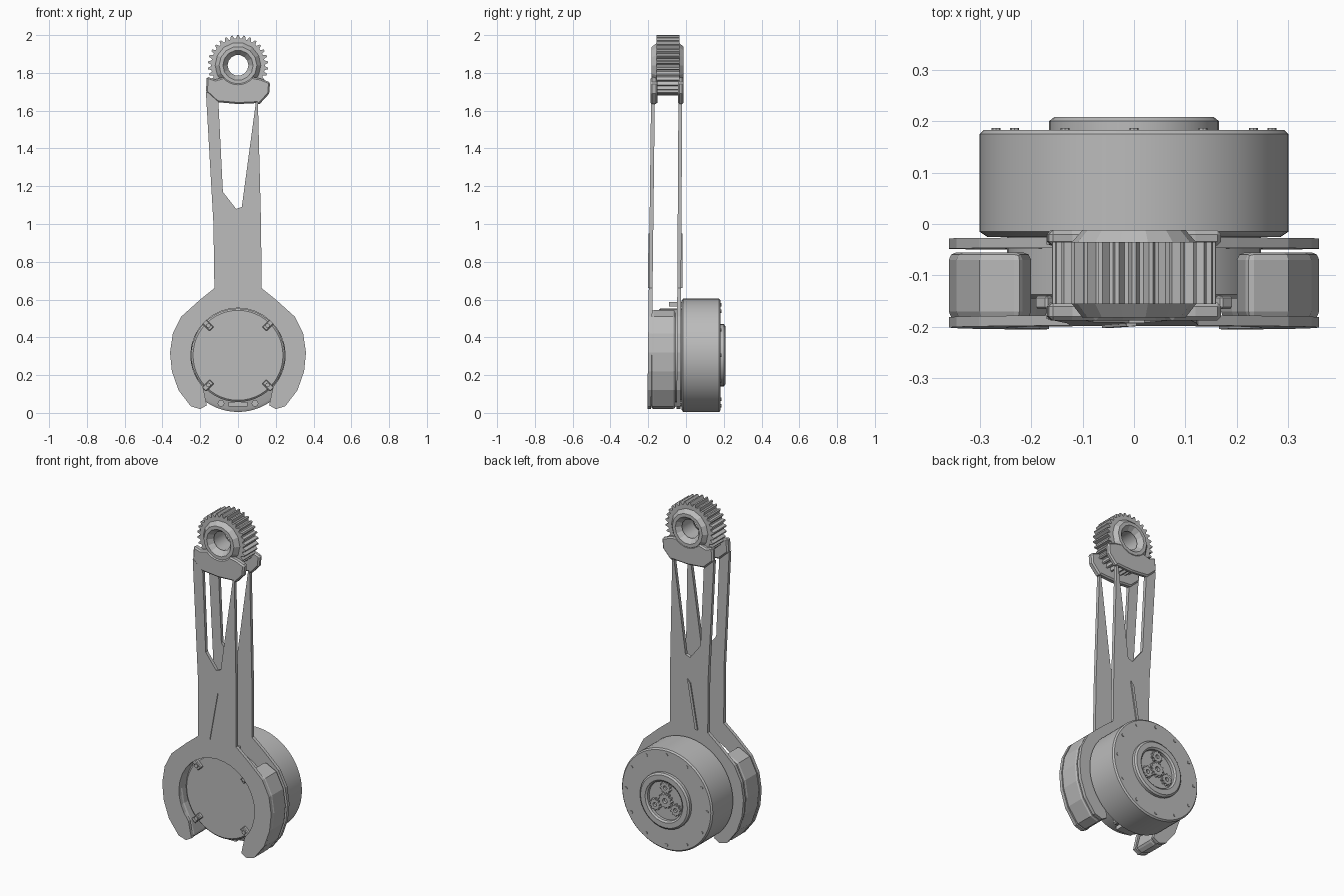
import bpy, bmesh, math
from mathutils import Vector

if "Cube" in bpy.data.objects:
    bpy.data.objects.remove(bpy.data.objects["Cube"])

grey = bpy.data.materials.new("plain grey")
grey.use_nodes = True
grey.diffuse_color = (0.5, 0.5, 0.5, 1)
grey.node_tree.nodes["Principled BSDF"].inputs["Base Color"].default_value = (0.5, 0.5, 0.5, 1)

MOTOR_Z, GEAR_Z = 0.305, 1.84


def finish(name, bm, smooth=False, bevel=0, segments=1):
    bmesh.ops.recalc_face_normals(bm, faces=bm.faces)
    mesh = bpy.data.meshes.new(name)
    bm.to_mesh(mesh)
    bm.free()
    mesh.materials.append(grey)
    ob = bpy.data.objects.new(name, mesh)
    bpy.context.collection.objects.link(ob)
    if bevel:
        mod = ob.modifiers.new("bevel", "BEVEL")
        mod.width, mod.segments = bevel, segments
        mod.limit_method = "ANGLE"
        mod.angle_limit = math.radians(50)
    if smooth:
        bpy.ops.object.select_all(action="DESELECT")
        ob.select_set(True)
        bpy.context.view_layer.objects.active = ob
        bpy.ops.object.shade_smooth_by_angle(angle=math.radians(35))
    return ob


def prism(name, outline, y0, y1, slope=0.0, **kw):
    """Extrude an x-z outline from y0 to y1, leaning back with height."""
    bm = bmesh.new()
    face = bm.faces.new([bm.verts.new((x, y0 + slope * z, z)) for x, z in outline])
    side = bmesh.ops.extrude_face_region(bm, geom=[face])["geom"]
    bmesh.ops.translate(bm, vec=(0, y1 - y0, 0),
                        verts=[v for v in side if isinstance(v, bmesh.types.BMVert)])
    return finish(name, bm, **kw)


def lathe(name, profile, x, z, sides, smooth=True):
    """Turn a closed (radius, y) profile round an axis along y."""
    bm = bmesh.new()
    rings = []
    for i in range(sides):
        a = math.tau * i / sides
        rings.append([bm.verts.new((x + r * math.cos(a), y, z + r * math.sin(a)))
                      for r, y in profile])
    n = len(profile)
    for i in range(sides):
        a, b = rings[i], rings[(i + 1) % sides]
        for j in range(n):
            k = (j + 1) % n
            if profile[j][0] or profile[k][0]:
                bm.faces.new((a[j], a[k], b[k], b[j]))
    bmesh.ops.remove_doubles(bm, verts=bm.verts, dist=1e-5)
    return finish(name, bm, smooth)


def disc(name, r, y0, y1, x, z, sides, smooth=True):
    return lathe(name, [(0, y0), (r, y0), (r, y1), (0, y1)], x, z, sides, smooth)


def arc(r, start, end, count, z=MOTOR_Z):
    angles = [math.radians(start + (end - start) * i / (count - 1)) for i in range(count)]
    return [(r * math.cos(a), z + r * math.sin(a)) for a in angles]


def mirror(points):
    return [(-x, z) for x, z in reversed(points)]


def gear_ring(name, outer, root, bore, teeth, y0, y1, x, z):
    """Toothed ring with an open bore."""
    bm = bmesh.new()
    loops = []
    n = teeth * 4
    for i in range(n):
        a = math.tau * (i - 0.5) / n + math.pi / 2
        r = outer if i % 4 < 2 else root
        c, s = math.cos(a), math.sin(a)
        loops.append([bm.verts.new((x + q * c, y, z + q * s))
                      for q, y in ((bore, y0), (r, y0), (r, y1), (bore, y1))])
    for i in range(n):
        a, b = loops[i], loops[(i + 1) % n]
        for j in range(4):
            k = (j + 1) % 4
            bm.faces.new((a[j], a[k], b[k], b[j]))
    return finish(name, bm)


# Motor housing with rounded rims
lathe("motor_drum", [(0, -0.025), (0.285, -0.025), (0.3, -0.015), (0.3, 0.175),
                     (0.292, 0.183), (0, 0.183)], 0, MOTOR_Z, 64)
lathe("motor_front_body", [(0, -0.145), (0.238, -0.145), (0.247, -0.137),
                           (0.247, -0.02), (0, -0.02)], 0, MOTOR_Z, 48)

# Rear output ring with planet gears inside
lathe("output_ring", [(0.115, 0.18), (0.165, 0.18), (0.165, 0.2),
                      (0.155, 0.208), (0.125, 0.208), (0.115, 0.2)], 0, MOTOR_Z, 32)
gear_ring("sun_gear", 0.045, 0.036, 0.015, 12, 0.18, 0.2, 0, MOTOR_Z)
for i, (x, z) in enumerate(arc(0.078, 90, 330, 3)):
    gear_ring(f"planet_gear_{i}", 0.036, 0.028, 0.012, 10, 0.18, 0.198, x, z)

# Bolts round the rear face
for i, (x, z) in enumerate(arc(0.268, 0, 330, 12)):
    disc(f"rear_bolt_{i}", 0.009, 0.18, 0.187, x, z, 8)

# Two side plates: fork round the motor, neck and two struts
limb = [(0.2, 0.6), (0.3, 0.51), (0.345, 0.42), (0.36, 0.32), (0.35, 0.22),
        (0.315, 0.12), (0.25, 0.035), (0.2, 0.02), (0.165, 0.04)]
plate = ([(0.105, 1.66), (0.122, 1.0), (0.125, 0.66)] + limb
         + arc(0.25, -42, 222, 25) + mirror(limb)
         + [(-0.125, 0.66), (-0.13, 1.0), (-0.17, 1.7), (-0.105, 1.67),
            (-0.08, 1.17), (-0.01, 1.08), (0.02, 1.09), (0.094, 1.64)])
prism("front_plate", plate, -0.205, -0.185, 0.012)
prism("back_plate", plate, -0.05, -0.03, 0.006)

# Narrow rib on each plate's neck
rib = [(0.005, 0.95), (-0.015, 0.93), (-0.062, 0.66), (-0.045, 0.66)]
prism("front_rib", rib, -0.21, -0.2, 0.012)
prism("back_rib", rib, -0.033, -0.023, 0.006)

# Padded spacers between the fork arms
pod = limb[1:] + [(0.19, 0.13), (0.235, 0.22), (0.25, 0.305), (0.235, 0.39), (0.2, 0.46), (0.22, 0.55)]
prism("left_spacer", pod, -0.185, -0.055, bevel=0.015, segments=2)
prism("right_spacer", mirror(pod), -0.185, -0.055, bevel=0.015, segments=2)

# Mounting lugs and screws on the motor front
for i, (x, z) in enumerate(arc(0.222, 45, 315, 4)):
    out = Vector((x, z - MOTOR_Z)).normalized()
    side = Vector((-out.y, out.x))
    mid = Vector((x, z))
    corners = [mid + out * u + side * v for u, v in
               ((-0.025, -0.016), (0.035, -0.016), (0.035, 0.016), (-0.025, 0.016))]
    prism(f"lug_{i}", [tuple(c) for c in corners], -0.165, -0.14, bevel=0.004)
    disc(f"lug_screw_{i}", 0.012, -0.173, -0.16, x, z, 8)

# Connectors above and below the motor face
for name, z in (("top", 0.575), ("bottom", 0.045)):
    prism(f"{name}_connector", [(-0.05, z - 0.012), (0.05, z - 0.012),
                                (0.05, z + 0.012), (-0.05, z + 0.012)], -0.09, -0.02)
for x in (-0.09, 0.09):
    disc("bottom_screw", 0.018, -0.05, -0.02, x, 0.05, 10)

# Output gear at the top with flared collars
gear_ring("top_gear", 0.16, 0.142, 0.06, 30, -0.155, -0.035, 0, GEAR_Z)
lathe("front_collar", [(0.055, -0.15), (0.08, -0.182), (0.1, -0.182),
                       (0.125, -0.15)], 0, GEAR_Z, 14, False)
lathe("back_collar", [(0.055, -0.04), (0.08, -0.012), (0.1, -0.012),
                      (0.125, -0.04)], 0, GEAR_Z, 14, False)

# Cradle plates that hold the gear
cradle = ([(-0.17, 1.7), (-0.11, 1.645), (0, 1.635), (0.1, 1.64), (0.11, 1.63), (0.165, 1.69),
           (0.17, 1.75), (0.12, 1.77)] + arc(0.095, -40, -140, 9, GEAR_Z)
          + [(-0.12, 1.765), (-0.165, 1.78)])
prism("front_cradle", cradle, -0.188, -0.152, bevel=0.008)
prism("back_cradle", cradle, -0.042, -0.012, bevel=0.008)
